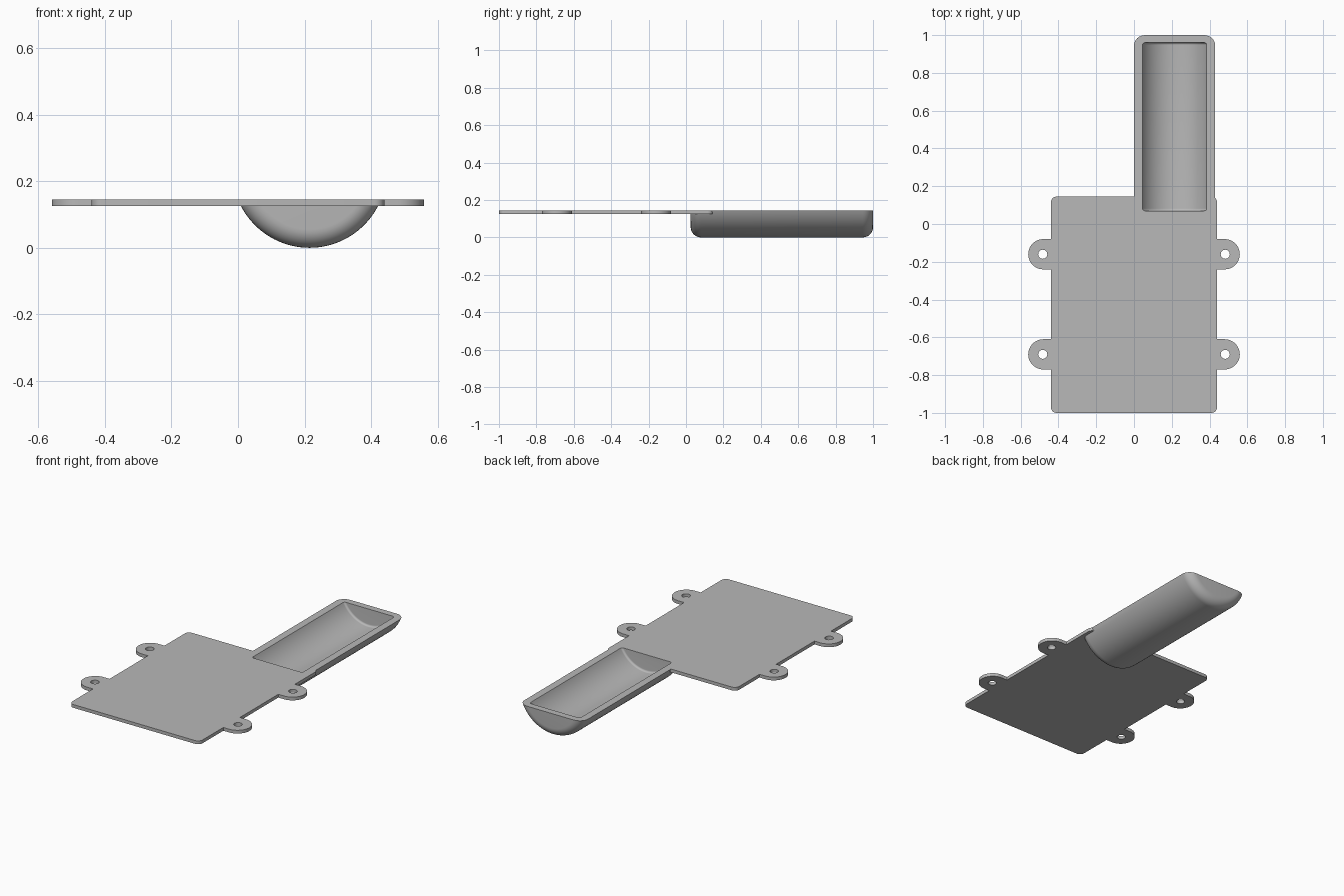
import bpy, bmesh, math
from math import sin, cos, pi

cube = bpy.data.objects.get("Cube")
if cube:
    bpy.data.objects.remove(cube, do_unlink=True)

TOP, BASE = 0.145, 0.125      # plate top and underside
AXIS_X, AXIS_Z = 0.215, 0.232  # axis of the trough

grey = bpy.data.materials.new("plain grey")
grey.use_nodes = True
colour = (0.48, 0.48, 0.48, 1)
grey.diffuse_color = colour
grey.node_tree.nodes["Principled BSDF"].inputs["Base Color"].default_value = colour


def finish(name, bm):
    bmesh.ops.recalc_face_normals(bm, faces=bm.faces)
    mesh = bpy.data.meshes.new(name)
    bm.to_mesh(mesh)
    bm.free()
    mesh.materials.append(grey)
    obj = bpy.data.objects.new(name, mesh)
    bpy.context.collection.objects.link(obj)
    return obj


def arc(cx, cy, r, start, end, n):
    angles = [math.radians(start + (end - start) * i / n) for i in range(n + 1)]
    return [(cx + r * cos(a), cy + r * sin(a)) for a in angles]


def prism(name, outline, z0, z1):
    bm = bmesh.new()
    face = bm.faces.new([bm.verts.new((x, y, z0)) for x, y in outline])
    ext = bmesh.ops.extrude_face_region(bm, geom=[face])
    verts = [v for v in ext["geom"] if isinstance(v, bmesh.types.BMVert)]
    bmesh.ops.translate(bm, vec=(0, 0, z1 - z0), verts=verts)
    return finish(name, bm)


def half_round(name, radius, y0, y1, fillet, rise=0, n=40, steps=8):
    """Cylinder segment below TOP with filleted ends, optionally raised straight up."""
    curve = [(fillet * (1 - cos(a)), radius - fillet * (1 - sin(a)))
             for a in (pi / 2 * i / steps for i in range(steps + 1))]
    stations = [(y0 + d, r) for d, r in curve] + [(y1 - d, r) for d, r in reversed(curve)]
    bm = bmesh.new()
    rings = []
    for y, r in stations:
        half = math.acos((AXIS_Z - TOP) / r)
        angles = [half * (2 * i / n - 1) for i in range(n + 1)]
        pts = [(AXIS_X + r * sin(a), AXIS_Z - r * cos(a)) for a in angles]
        if rise:
            pts += [(pts[-1][0], TOP + rise), (pts[0][0], TOP + rise)]
        rings.append([bm.verts.new((x, y, z)) for x, z in pts])
    for a, b in zip(rings, rings[1:]):
        for i in range(len(a)):
            j = (i + 1) % len(a)
            bm.faces.new((a[i], a[j], b[j], b[i]))
    bm.faces.new(rings[0])
    bm.faces.new(rings[-1])
    return finish(name, bm)


def boolean(target, other, operation):
    other.hide_render = True
    mod = target.modifiers.new("cut", "BOOLEAN")
    mod.operation, mod.solver, mod.object = operation, "EXACT", other
    bpy.context.view_layer.objects.active = target
    bpy.ops.object.modifier_apply(modifier=mod.name)
    bpy.data.objects.remove(other, do_unlink=True)


# Plate with rounded corners and four screw tabs
W, CORNER, TAB = 0.44, 0.03, 0.08
tab_rows = (-0.69, -0.16)
side = arc(W - CORNER, -1 + CORNER, CORNER, -90, 0, 6)
for y in tab_rows:
    side += [(W, y - TAB)] + arc(0.48, y, TAB, -90, 90, 24) + [(W, y + TAB)]
side += arc(W - CORNER, 0.145 - CORNER, CORNER, 0, 90, 6)
plate = prism("plate_with_trough", side + [(-x, y) for x, y in reversed(side)], BASE, TOP)

# Screw holes
for y in tab_rows:
    for x in (-0.483, 0.483):
        hole = prism("hole_cutter", arc(x, y, 0.024, 0, 345, 23), BASE - 0.05, TOP + 0.05)
        boolean(plate, hole, "DIFFERENCE")

# Rounded trough joined to the plate, then hollowed
trough = half_round("trough", 0.232, 0.025, 1.0, 0.055)
boolean(plate, trough, "UNION")
pocket = half_round("pocket_cutter", 0.191, 0.07, 0.96, 0.012, rise=0.06)
boolean(plate, pocket, "DIFFERENCE")

bpy.ops.object.select_all(action="DESELECT")
plate.select_set(True)
bpy.context.view_layer.objects.active = plate
bpy.ops.object.shade_smooth_by_angle(angle=math.radians(30))
